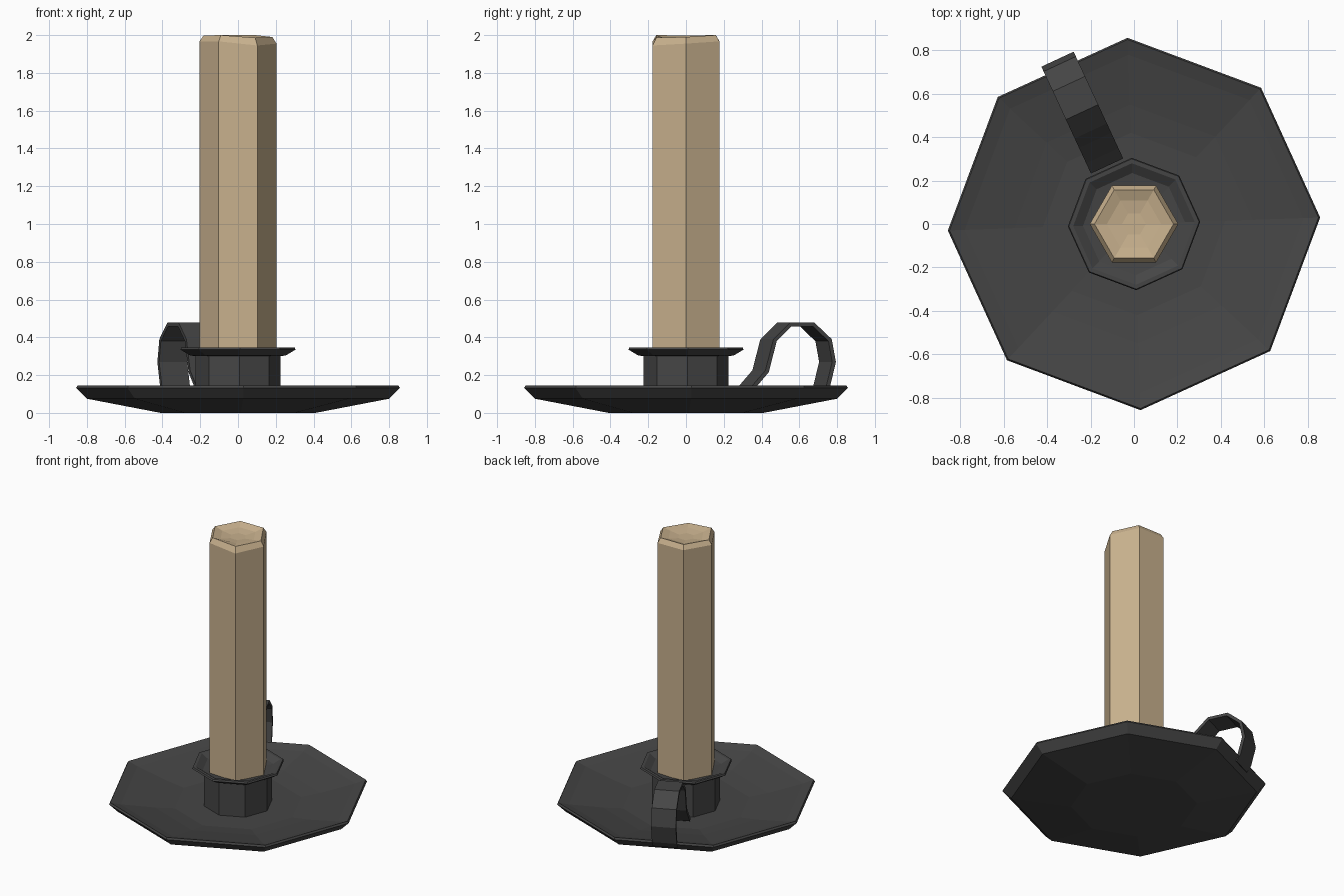
import bpy, bmesh, math
from mathutils import Vector

if "Cube" in bpy.data.objects:
    bpy.data.objects.remove(bpy.data.objects["Cube"])


def material(name, rgb):
    m = bpy.data.materials.new(name)
    m.diffuse_color = (*rgb, 1)
    m.use_nodes = True
    m.node_tree.nodes["Principled BSDF"].inputs["Base Color"].default_value = m.diffuse_color
    return m


iron = material("dark_iron", (0.06, 0.06, 0.06))
wax = material("tan_wax", (0.58, 0.44, 0.27))


def finish(name, bm, mat):
    bmesh.ops.recalc_face_normals(bm, faces=bm.faces[:])
    mesh = bpy.data.meshes.new(name)
    bm.to_mesh(mesh)
    bm.free()
    mesh.materials.append(mat)
    ob = bpy.data.objects.new(name, mesh)
    bpy.context.collection.objects.link(ob)
    return ob


def loft(name, rings, mat):
    """Join equal-length loops of points and cap both ends."""
    bm = bmesh.new()
    loops = [[bm.verts.new(p) for p in ring] for ring in rings]
    n = len(loops[0])
    for a, b in zip(loops, loops[1:]):
        for i in range(n):
            j = (i + 1) % n
            bm.faces.new((a[i], a[j], b[j], b[i]))
    bm.faces.new(loops[0][::-1])
    bm.faces.new(loops[-1])
    return finish(name, bm, mat)


def ring(sides, radius, z, turn=0.0, dz=None):
    pts = []
    for i in range(sides):
        a = math.radians(turn) + math.tau * i / sides
        pts.append((radius * math.cos(a), radius * math.sin(a), z + (dz[i] if dz else 0)))
    return pts


def lathe(name, profile, mat, sides=8, turn=2):
    return loft(name, [ring(sides, r, z, turn) for r, z in profile], mat)


# Shallow octagonal drip plate
lathe("drip_plate", [(0.41, 0), (0.80, 0.075), (0.858, 0.132), (0.85, 0.145),
                     (0.78, 0.125), (0.55, 0.08), (0.42, 0.062), (0.15, 0.06)], iron)

# Octagonal socket with a flared lip
lathe("candle_socket", [(0.226, 0.04), (0.226, 0.30), (0.255, 0.305), (0.305, 0.335),
                        (0.30, 0.347), (0.28, 0.347), (0.235, 0.318), (0.18, 0.312)], iron)

# Hexagonal candle with an uneven, slightly hollow top
side_dz = [-0.012, 0, 0.002, 0, 0, -0.022]
rim_dz = [-0.010, 0, 0, -0.002, 0, -0.014]
loft("candle", [ring(6, 0.204, 0.07),
                ring(6, 0.204, 1.967, 0, side_dz),
                ring(6, 0.182, 2.0, 0, rim_dz),
                ring(6, 0.125, 1.981),
                ring(6, 0.055, 1.972)], wax)

# Strap handle: a curved flat band standing on the plate
path = [(0.302, 0.085), (0.355, 0.135), (0.435, 0.22), (0.482, 0.385), (0.572, 0.467),
        (0.708, 0.467), (0.803, 0.385), (0.826, 0.27), (0.793, 0.145), (0.765, 0.105)]
angle = math.radians(114.9)
out = Vector((math.cos(angle), math.sin(angle), 0))
across = Vector((out.y, -out.x, 0)) * 0.082
pts = [out * r + Vector((0, 0, z)) for r, z in path]
sections = []
for i, p in enumerate(pts):
    tangent = (pts[min(i + 1, len(pts) - 1)] - pts[max(i - 1, 0)]).normalized()
    normal = tangent.cross(across).normalized() * 0.011
    sections.append([p + across + normal, p - across + normal,
                     p - across - normal, p + across - normal])
loft("handle", sections, iron)
